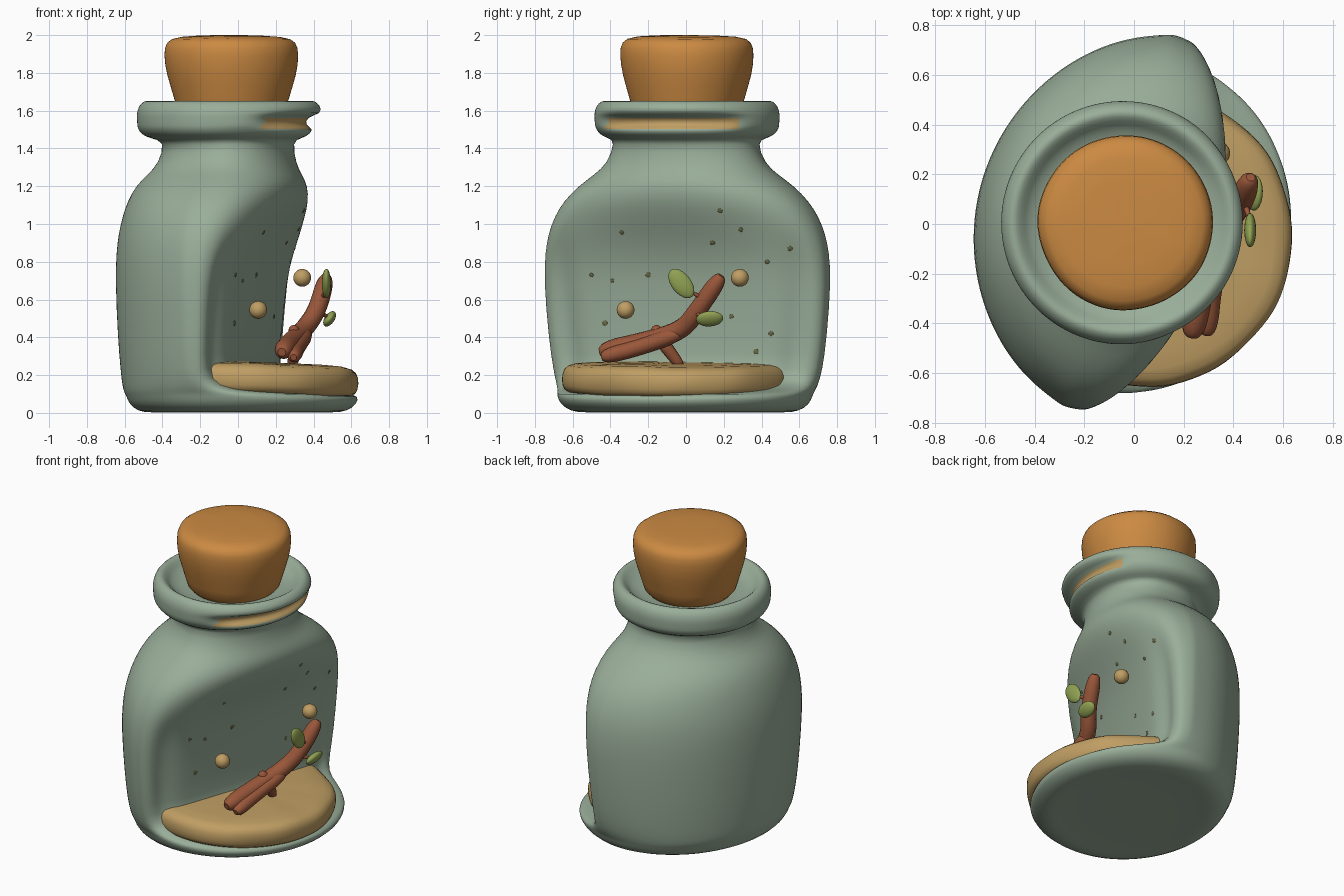
import bpy, bmesh, math, random
from mathutils import Vector, noise
from mathutils.bvhtree import BVHTree

if "Cube" in bpy.data.objects:
    bpy.data.objects.remove(bpy.data.objects["Cube"])

random.seed(3)


def material(name, rgb):
    m = bpy.data.materials.new(name)
    m.diffuse_color = (*rgb, 1)
    m.use_nodes = True
    m.node_tree.nodes["Principled BSDF"].inputs["Base Color"].default_value = m.diffuse_color
    return m


GLASS = material("sage_glass", (0.32, 0.42, 0.32))
CORK = material("cork_orange", (0.60, 0.255, 0.055))
SAND = material("sand_tan", (0.52, 0.34, 0.125))
BARK = material("bark_brown", (0.32, 0.095, 0.042))
LEAF = material("leaf_green", (0.28, 0.36, 0.085))
SPECK = material("speck_olive", (0.14, 0.14, 0.06))

# the cut-away opening faces direction A; B runs along the opening
A, B = Vector((0.958, -0.284, 0)), Vector((0.284, 0.958, 0))


def loft(name, rings, mats):
    """Skin a list of closed rings, capped at both ends."""
    bm = bmesh.new()
    loops = [[bm.verts.new(p) for p in r] for r in rings]
    n = len(loops[0])
    for lo, hi in zip(loops, loops[1:]):
        for i in range(n):
            j = (i + 1) % n
            bm.faces.new((lo[i], lo[j], hi[j], hi[i]))
    for loop in (loops[0], loops[-1]):
        c = bm.verts.new(sum((v.co for v in loop), Vector()) / n)
        for i in range(n):
            bm.faces.new((loop[i], loop[(i + 1) % n], c))
    bmesh.ops.recalc_face_normals(bm, faces=bm.faces[:])
    for f in bm.faces:
        f.smooth = True
    me = bpy.data.meshes.new(name)
    bm.to_mesh(me)
    bm.free()
    ob = bpy.data.objects.new(name, me)
    bpy.context.collection.objects.link(ob)
    for m in mats:
        me.materials.append(m)
    ob.modifiers.new("smooth", 'SUBSURF').levels = 1
    return ob


# ---- jar: cross-section with a rounded back and a front that can flatten into a wall
def jar_ring(z, half, front, q, back, cx=0.0):
    pts = []
    fin = -0.055 * min(1, (1 - q) / .5)
    recess = 0.035 * max(0, 1 - abs(z - .45) / .45) ** .5 if q < 1 else 0
    for i in range(80):
        a = 2 * math.pi * i / 80
        c, t = round(math.cos(a), 6), math.sin(a)
        if c >= 0:
            n = fin + (front - fin) * c ** q
            if 1.51 < z < 1.58 and cx:              # notch in the lip
                n -= 0.09 * math.exp(-(t / .78) ** 6)
            n -= recess * math.exp(-((abs(t) - .84) / .09) ** 2)    # beside the frame
        else:
            n = fin - (back + fin) * (-c) ** (1.4 - .4 * q)
        s = half * t * (1 + .03 * (1 - q) * math.exp(-(c / .15) ** 2))
        pts.append(A * n + B * s + Vector((cx, 0.005 if cx else -.004, z)))
    return pts


# base disc: z, radius
rings = [jar_ring(z, r, r * .94, 1, r * .855) for z, r in
         [(.012, .46), (0, .53), (.008, .61), (.045, .665), (.09, .682)]]
# body: z, half width, front depth, front squareness, back depth
rings += [jar_ring(*r) for r in [
    (.108, .69, .56, 1, .595), (.14, .707, .16, .7, .605), (.22, .728, .095, .5, .615),
    (.4, .752, .11, .45, .63), (.7, .775, .135, .45, .642), (.85, .765, .185, .48, .637),
    (.95, .745, .235, .54, .625), (1.04, .71, .285, .62, .605), (1.12, .66, .325, .72, .58),
    (1.2, .58, .34, .82, .54), (1.26, .495, .32, .9, .48), (1.32, .42, .295, 1, .42),
    (1.44, .378, .278, 1, .385)]]
# rolled lip: z, radius
rings += [jar_ring(z, r, r - (.045 if z < 1.51 else 0), 1, r, -.045) for z, r in
          [(1.452, .42), (1.475, .468), (1.505, .485), (1.52, .489), (1.565, .491), (1.585, .491),
           (1.625, .482), (1.652, .453), (1.652, .43), (1.62, .395), (1.57, .36)]]
jar = loft("glass_jar", rings, [GLASS, SAND])
for p in jar.data.polygons:                         # tan patch in the lip notch
    c = p.center
    if 1.505 < c.z < 1.575 and c.dot(A) > .1 and abs(c.dot(B)) < .365:
        p.material_index = 1


def lathe(name, centre, profile, mat, wobble, tilt=0.0):
    """Hand-made looking turned solid."""
    rings = []
    for r, z in profile:
        ring = []
        for i in range(48):
            a = 2 * math.pi * i / 48
            d = Vector((math.cos(a), math.sin(a), 0)) * r
            w = noise.noise(Vector((d.x * 5, d.y * 5, z * 5))) * wobble
            p = d * (1 + w) + Vector((*centre, z))
            p.z += w * .25 - tilt * d.x
            ring.append(p)
        rings.append(ring)
    return loft(name, rings, [mat])


# ---- stopper and sand bed
lathe("cork_stopper", (-.035, .005),
      [(.28, 1.54), (.30, 1.66), (.345, 1.79), (.357, 1.9), (.347, 1.965), (.29, 1.996), (.05, 2)], CORK, .015)
lathe("sand_bed", (.035, -.05),
      [(.50, .10), (.58, .105), (.603, .14), (.607, .21), (.58, .255), (.50, .268), (.05, .272)],
      SAND, .03, .035)


# ---- driftwood: tapered tubes with rounded ends
def tube(name, pts, r0, r1):
    cu = bpy.data.curves.new(name, 'CURVE')
    cu.dimensions = '3D'
    cu.bevel_depth = 1.0
    cu.bevel_resolution = 4
    cu.use_fill_caps = True
    cu.resolution_u = 6
    pts = [Vector(p) for p in pts]
    last = len(pts) - 1
    path = [(p, r0 + (r1 - r0) * i / last) for i, p in enumerate(pts)]
    start = pts[0] + (pts[0] - pts[1]).normalized() * r0 * .3
    end = pts[-1] + (pts[-1] - pts[-2]).normalized() * r1 * .3
    path = [(start, r0 * .4)] + path + [(end, r1 * .4)]
    sp = cu.splines.new('NURBS')
    sp.points.add(len(path) - 1)
    for q, (p, r) in zip(sp.points, path):
        q.co = (*p, 1)
        q.radius = r
    sp.use_endpoint_u = True
    sp.order_u = 3
    cu.materials.append(BARK)
    ob = bpy.data.objects.new(name, cu)
    bpy.context.collection.objects.link(ob)
    bpy.ops.object.select_all(action='DESELECT')
    ob.select_set(True)
    bpy.context.view_layer.objects.active = ob
    bpy.ops.object.convert(target='MESH')
    bpy.ops.object.shade_smooth_by_angle(angle=math.radians(50))


tube("branch_main", [(.235, -.44, .325), (.28, -.22, .375), (.345, -.02, .435), (.42, .06, .54),
                     (.467, .18, .715)], .055, .047)
tube("branch_fork", [(.295, -.435, .297), (.31, -.25, .345), (.36, -.04, .42)], .042, .045)
tube("branch_leg", [(.31, -.12, .37), (.30, -.08, .315), (.285, -.03, .25)], .037, .028)
tube("branch_knob", [(.31, -.13, .40), (.29, -.165, .45)], .034, .03)
tube("leaf_stem_upper", [(.44, .10, .60), (.47, .01, .65)], .014, .008)
tube("leaf_stem_lower", [(.44, .05, .53), (.485, .10, .50)], .013, .008)


def ball(name, loc, scale, mat, rot=(0, 0, 0), seg=24):
    bpy.ops.mesh.primitive_uv_sphere_add(segments=seg, ring_count=seg // 2, radius=1, location=loc, rotation=rot)
    ob = bpy.context.object
    ob.name = name
    ob.scale = scale
    ob.data.materials.append(mat)
    bpy.ops.object.shade_smooth()


# ---- leaves and floating beads
ball("leaf_upper", (.468, -.025, .685), (.024, .052, .09), LEAF, (math.radians(38), 0, 0))
ball("leaf_lower", (.485, .125, .498), (.026, .072, .046), LEAF, (math.radians(5), math.radians(35), 0))
ball("bead_right", (.34, .285, .715), (.047,) * 3, SAND)
ball("bead_left", (.107, -.32, .545), (.047,) * 3, SAND)

# ---- small specks on the cut-away wall
bpy.context.view_layer.update()
tree = BVHTree.FromObject(jar, bpy.context.evaluated_depsgraph_get())
for y, z in [(-.34, .955), (.18, 1.07), (.29, .97), (.14, .9), (.55, .87), (-.5, .73), (-.39, .7),
             (-.2, .73), (.43, .8), (.24, .51), (-.43, .475), (.45, .42), (.37, .325)]:
    hit, nor, _, _ = tree.ray_cast(Vector((1, y, z)), Vector((-1, 0, 0)))
    if hit:
        r = random.uniform(.011, .016)
        ball("wall_speck", hit, (r, r, .004), SPECK, nor.to_track_quat('Z', 'Y').to_euler(), 10)
